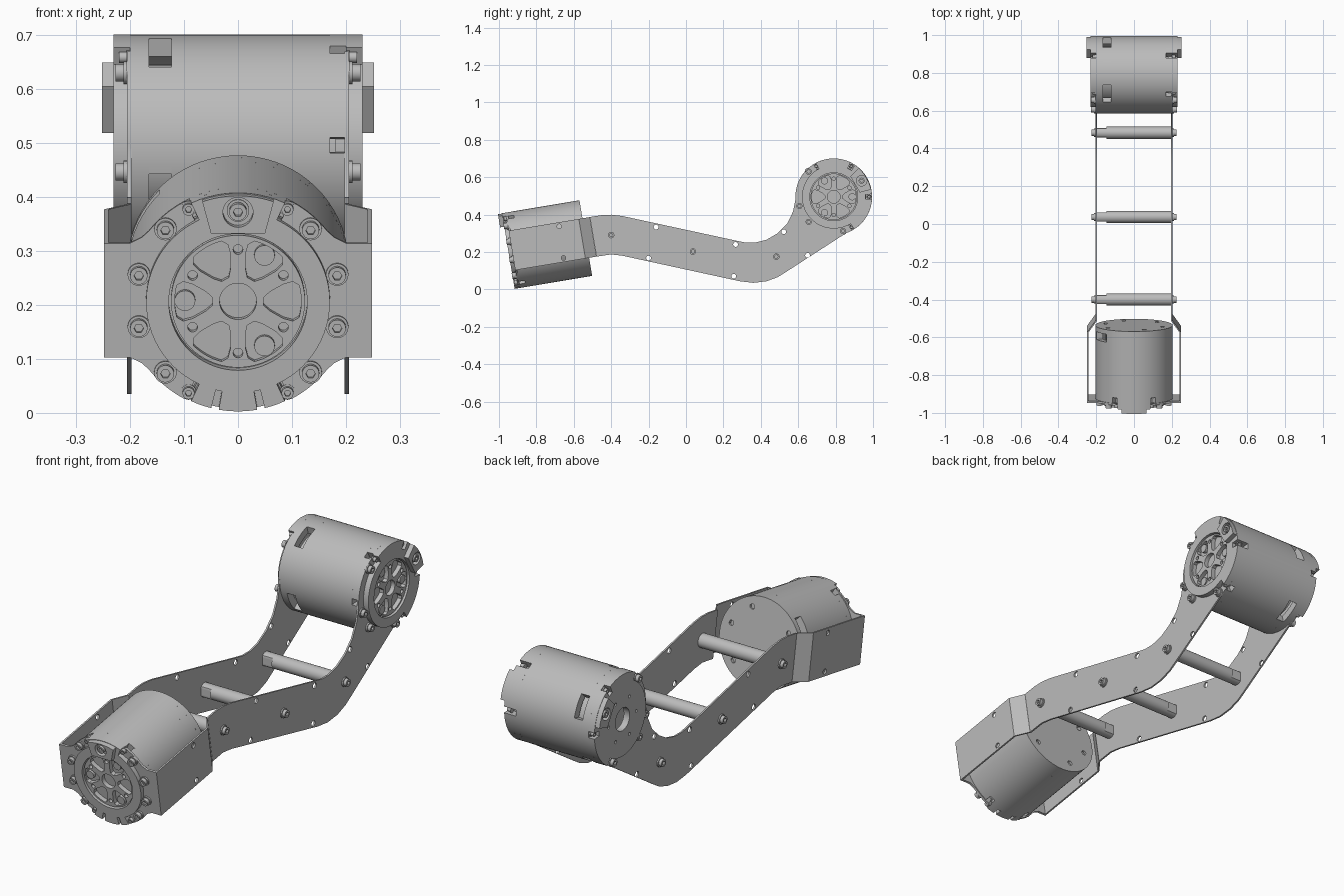
import bpy, bmesh, math
from mathutils import Matrix, Vector

cube = bpy.data.objects.get("Cube")
if cube:
    bpy.data.objects.remove(cube, do_unlink=True)

GREY = (0.5, 0.5, 0.5, 1)
grey = bpy.data.materials.new("machined_grey")
grey.use_nodes = True
grey.diffuse_color = GREY
grey.node_tree.nodes["Principled BSDF"].inputs["Base Color"].default_value = GREY


def arc(r, a0, a1, c=(0, 0)):
    n = max(2, int(abs(a1 - a0) / 5) + 1)
    angles = [math.radians(a0 + (a1 - a0) * i / n) for i in range(n + 1)]
    return [(c[0] + r * math.cos(a), c[1] + r * math.sin(a)) for a in angles]


def circle(r, c=(0, 0), n=48):
    return [(c[0] + r * math.cos(math.tau * i / n), c[1] + r * math.sin(math.tau * i / n)) for i in range(n)]


def polar(r, a):
    return (r * math.cos(math.radians(a)), r * math.sin(math.radians(a)))


def sector(r0, r1, a0, a1):
    return arc(r1, a0, a1) + arc(r0, a1, a0)


def slab(name, loops, z0, z1, frame=Matrix()):
    """Extrude outlines (later ones inside are holes) from z0 to z1 of a frame."""
    curve = bpy.data.curves.new(name, 'CURVE')
    curve.dimensions = '2D'
    curve.fill_mode = 'BOTH'
    curve.extrude = (z1 - z0) / 2
    for loop in loops:
        spline = curve.splines.new('POLY')
        spline.points.add(len(loop) - 1)
        for point, (x, y) in zip(spline.points, loop):
            point.co = (x, y, 0, 1)
        spline.use_cyclic_u = True
    temp = bpy.data.objects.new("outline", curve)
    bpy.context.collection.objects.link(temp)
    graph = bpy.context.evaluated_depsgraph_get()
    mesh = bpy.data.meshes.new_from_object(temp.evaluated_get(graph))
    bpy.data.objects.remove(temp, do_unlink=True)
    bpy.data.curves.remove(curve)
    bm = bmesh.new()
    bm.from_mesh(mesh)
    bmesh.ops.remove_doubles(bm, verts=bm.verts, dist=1e-5)
    bmesh.ops.recalc_face_normals(bm, faces=bm.faces)
    bmesh.ops.transform(bm, matrix=frame @ Matrix.Translation((0, 0, (z0 + z1) / 2)), verts=bm.verts)
    if frame.determinant() < 0:
        bmesh.ops.reverse_faces(bm, faces=bm.faces)
    for face in bm.faces:
        face.smooth = True
    bm.to_mesh(mesh)
    bm.free()
    mesh.set_sharp_from_angle(angle=math.radians(30))
    mesh.materials.clear()
    mesh.materials.append(grey)
    obj = bpy.data.objects.new(name, mesh)
    bpy.context.collection.objects.link(obj)
    return obj


def frame_of(x, y, z, origin):
    m = Matrix((x, y, z)).transposed().to_4x4()
    m.translation = Vector(origin)
    return m


def bolt(name, c, z, frame, r=0.016, h=0.022):
    slab(name + "_washer", [circle(r * 1.3, c, 24)], z, z + h * 0.3, frame)
    slab(name + "_core", [circle(r * 0.9, c, 16)], z, z + h * 0.5, frame)
    slab(name + "_head", [circle(r, c, 24), circle(r * 0.55, c, 6)], z, z + h, frame)


def rim(name, spans, frame):
    """Raised rim segments and the keyed boss with its sunken bolt."""
    for a0, a1 in spans:
        slab(name + "_rim", [sector(0.168, 0.205, a0, a1)], -0.03, 0, frame)
    boss = [(0.05, 0.132)] + arc(0.203, 71, 109) + [(-0.05, 0.132)]
    slab(name + "_boss", [boss, circle(0.028, (0, 0.172), 24)], -0.005, 0.022, frame)
    bolt(name + "_boss_bolt", (0, 0.172), -0.005, frame, h=0.027)


def output_face(name, frame):
    slab(name + "_hub", [circle(0.17, n=72), circle(0.128, n=72)], -0.03, 0, frame)
    holes = [circle(0.034)]
    for k in range(6):
        a = 60 * k
        pocket = arc(0.117, a - 15, a + 15)
        pocket += [polar(r, a + d) for r, d in ((0.108, 20), (0.09, 21), (0.062, 17), (0.048, 9))]
        pocket += [polar(r, a - d) for r, d in ((0.048, 9), (0.062, 17), (0.09, 21), (0.108, 20))]
        holes += [pocket, circle(0.009, polar(0.097, a + 30), 16)]
    slab(name + "_rotor", [circle(0.124, n=72)] + holes, -0.028, -0.008, frame)
    for a in (60, 180, 300):
        slab(name + "_peg", [circle(0.019, polar(0.098, a), 24)], -0.03, -0.014, frame)


def barrel(name, frame, end, slots):
    """Shell in bands, so slots and rim notches are real gaps."""
    slab(name + "_front_disc", [circle(0.172)], -0.05, -0.028, frame)
    for k in range(6):
        slab(name + "_notched_band", [sector(0.17, 0.205, 60 * k + 4, 60 * k + 56)], -0.06, -0.03, frame)
    ring = [circle(0.205, n=72), circle(0.17, n=72)]
    slab(name + "_shell", ring, -0.353, -0.06, frame)
    for i, a in enumerate(slots):
        after = slots[i + 1] if i + 1 < len(slots) else slots[0] + 360
        slab(name + "_slotted_band", [sector(0.17, 0.205, a + 15, after - 15)], -0.395, -0.353, frame)
    slab(name + "_end_band", ring, end, -0.395, frame)
    slab(name + "_core", [circle(0.15)], end + 0.03, -0.045, frame)


# Front motor, tilted slightly downwards
t = math.radians(9.5)
c, s = math.cos(t), math.sin(t)
front = frame_of((1, 0, 0), (0, -s, c), (0, -c, -s), (0, -0.95, 0.205))
barrel("front_motor", front, -0.42, [150])
output_face("front_motor", front)
rim("front_motor", [(65, 115), (245, 256), (260, 280), (284, 295)], front)
back_holes = [circle(0.012, polar(0.16, a), 16) for a in (20, 70, 150, 200, 250, 320)]
slab("front_motor_back", [circle(0.19)] + back_holes, -0.42, -0.41, front)
slab("front_motor_back_floor", [circle(0.172)], -0.405, -0.395, front)

# Rear motor, lying across the arm
rear = frame_of((0, 0.5, -0.866), (0, 0.866, 0.5), (1, 0, 0), (0.23, 0.79, 0.495))
rear_cap = rear @ Matrix.Translation((0, 0, -0.46)) @ Matrix.Diagonal((1, 1, -1, 1))
barrel("rear_motor", rear, -0.43, [0, 90, 180, 270])
output_face("rear_motor", rear)
cap_holes = [circle(0.007, polar(0.1, 60 * k), 12) for k in range(6)]
slab("rear_motor_cap", [circle(0.17, n=72), circle(0.052)] + cap_holes, -0.03, 0, rear_cap)
for end in (rear, rear_cap):
    rim("rear_motor", [(2, 56), (64, 116), (124, 178)], end)
    for a in (195, 255, 285, 345):
        bolt("rear_motor_bolt", polar(0.19, a), -0.025, end)
    for a in (0, 60, 120, 180):
        bolt("rear_motor_small_bolt", polar(0.188, a), -0.03, end, 0.01, 0.02)

# Front bracket: face plates, side plates and inward folds on each side
for side in (1, -1):
    half = front @ Matrix.Diagonal((side, 1, 1, 1))
    upper = [(0.248, 0.107), (0.2, 0.107), (0.178, 0.118)] + arc(0.21, 38, 62)
    lower = [(x, -y) for x, y in reversed(upper)]
    slab("bracket_face", [upper + arc(0.17, 62, -62) + lower], -0.03, -0.02, half)
    for a in (-45, -15, 15, 45):
        bolt("bracket_bolt", polar(0.19, a), -0.02, half)
    for a in (-62, 62):
        bolt("bracket_small_bolt", polar(0.195, a), -0.025, half, 0.011, 0.02)
    side_frame = half @ frame_of((0, 0, -1), (0, 1, 0), (1, 0, 0), (0, 0, 0))
    panel = [(0.02, -0.107), (0.4, -0.107), (0.4, 0.107), (0.02, 0.107)]
    side_holes = [circle(0.012, p, 16) for p in ((0.29, 0.085), (0.285, -0.085))]
    slab("bracket_side", [panel] + side_holes, 0.24, 0.248, side_frame)
    fold_frame = half @ frame_of((1, 0, 0), (0, 0, -1), (0, 1, 0), (0, 0, 0))
    fold = [(0.248, 0.4), (0.205, 0.46), (0.197, 0.46), (0.24, 0.4)]
    slab("bracket_fold", [fold], -0.107, 0.107, fold_frame)

# Arm side plates, wrapping around the rear motor
hub = (0.79, 0.495)
arm = [(-0.514, 0.387), (-0.45, 0.397), (-0.4, 0.399), (-0.34, 0.392), (0.27, 0.26), (0.32, 0.25),
       (0.37, 0.25), (0.43, 0.265), (0.49, 0.3), (0.54, 0.35), (0.572, 0.415)]
arm += arc(0.205, 184, 122, hub) + arc(0.17, 122, 298, hub) + arc(0.205, 298, 289, hub)
arm += [(0.53, 0.09), (0.49, 0.065), (0.43, 0.043), (0.36, 0.035), (0.29, 0.043),
        (-0.34, 0.18), (-0.4, 0.187), (-0.478, 0.175)]
arm_holes = [circle(0.013, p, 16) for p in ((-0.16, 0.333), (-0.2, 0.167), (0.265, 0.24),
                                            (0.255, 0.07), (0.523, 0.308), (0.65, 0.182))]
across = frame_of((0, 1, 0), (0, 0, 1), (1, 0, 0), (0, 0, 0))
rods = ((-0.4, 0.29), (0.037, 0.202), (0.483, 0.175))
for side in (1, -1):
    plate_frame = across @ Matrix.Diagonal((1, 1, side, 1))
    slab("arm_plate", [arm] + arm_holes, 0.197, 0.205, plate_frame)
    for p in rods:
        bolt("rod_bolt", p, 0.205, plate_frame, 0.017, 0.02)

# Cross rods, with spanner flats near one end
for p in rods:
    slab("cross_rod", [circle(0.032, p, 32)], -0.145, 0.197, across)
    flats = [(p[0] + max(-0.024, min(0.024, x)), p[1] + y) for x, y in circle(0.032, n=32)]
    slab("cross_rod_flats", [flats], -0.197, -0.145, across)
